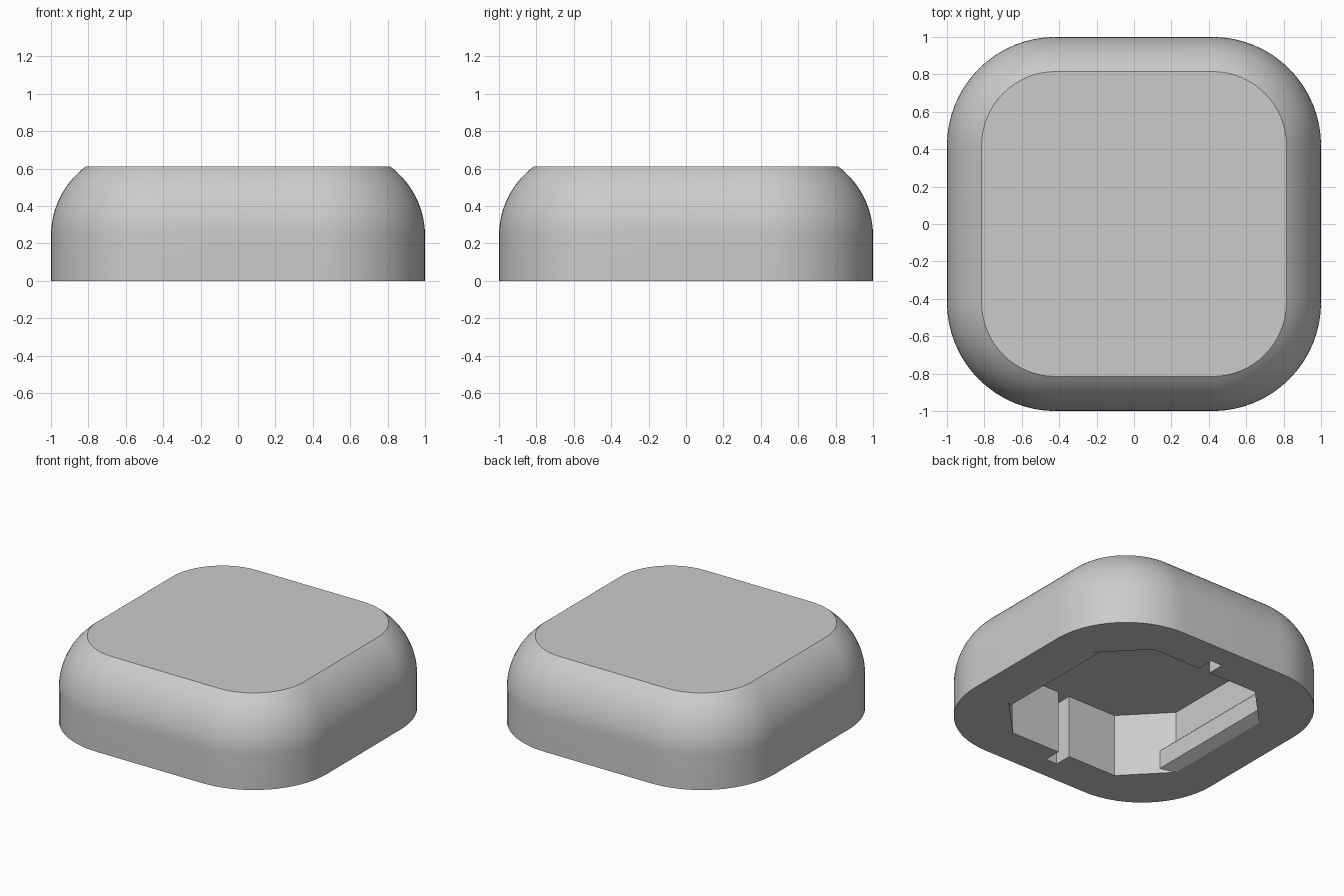
import bpy, bmesh, math

if "Cube" in bpy.data.objects:
    bpy.data.objects.remove(bpy.data.objects["Cube"])

grey = bpy.data.materials.new("light grey")
grey.diffuse_color = (0.6, 0.6, 0.6, 1)
grey.use_nodes = True
grey.node_tree.nodes["Principled BSDF"].inputs["Base Color"].default_value = grey.diffuse_color

CORNER = 0.58           # plan corner radius
HEIGHT = 0.61
STRAIGHT = 0.24         # height of the vertical side wall
ROUND = 0.4625          # radius of the upper rounding
CEILING = 0.45          # depth of the underside pocket


def loft(name, rings):
    """Closed solid through a stack of equal-length rings."""
    bm = bmesh.new()
    loops = [[bm.verts.new(p) for p in ring] for ring in rings]
    n = len(loops[0])
    for a, b in zip(loops, loops[1:]):
        for i in range(n):
            j = (i + 1) % n
            bm.faces.new((a[i], a[j], b[j], b[i]))
    bm.faces.new(loops[0][::-1])
    bm.faces.new(loops[-1])
    bmesh.ops.recalc_face_normals(bm, faces=bm.faces)
    mesh = bpy.data.meshes.new(name)
    bm.to_mesh(mesh)
    bm.free()
    obj = bpy.data.objects.new(name, mesh)
    mesh.materials.append(grey)
    bpy.context.collection.objects.link(obj)
    return obj


def rounded_square(inset, z, steps=16):
    c, r = 1 - CORNER, CORNER - inset
    ring = []
    for q, (sx, sy) in enumerate(((1, 1), (-1, 1), (-1, -1), (1, -1))):
        for i in range(steps + 1):
            a = math.pi / 2 * (q + i / steps)
            ring.append((sx * c + r * math.cos(a), sy * c + r * math.sin(a), z))
    return ring


# Cap body: straight wall, rounded shoulder, flat top
rings = [rounded_square(0, 0)]
end = math.asin((HEIGHT - STRAIGHT) / ROUND)
for i in range(15):
    a = end * i / 14
    rings.append(rounded_square(ROUND * (1 - math.cos(a)), STRAIGHT + ROUND * math.sin(a)))
body = loft("cap_body", rings)

# Underside pocket: chamfered square with a slot in the front and back walls
half = [(0.71, -0.42), (0.71, 0.42), (0.43, 0.71), (0.045, 0.71), (0.045, 0.835),
        (-0.045, 0.835), (-0.045, 0.71), (-0.43, 0.71)]
outline = half + [(-x, -y) for x, y in half]
pocket = loft("pocket_cutter", [[(x, y, z) for x, y in outline] for z in (-0.2, CEILING)])
pocket.hide_render = True
cut = body.modifiers.new("pocket", 'BOOLEAN')
cut.operation = 'DIFFERENCE'
cut.solver = 'EXACT'
cut.object = pocket
bpy.context.view_layer.objects.active = body
body.select_set(True)
bpy.ops.object.modifier_apply(modifier=cut.name)
bpy.data.objects.remove(pocket)
bpy.ops.object.shade_smooth_by_angle(angle=math.radians(28))

# Snap ribs along the left and right pocket walls
profile = [(0.71, 0.0), (0.635, 0.035), (0.635, 0.165), (0.71, 0.235)]
for side, label in ((-1, "left"), (1, "right")):
    loft(label + "_snap_rib", [[(side * x, y, z) for x, z in profile] for y in (-0.495, 0.495)])
